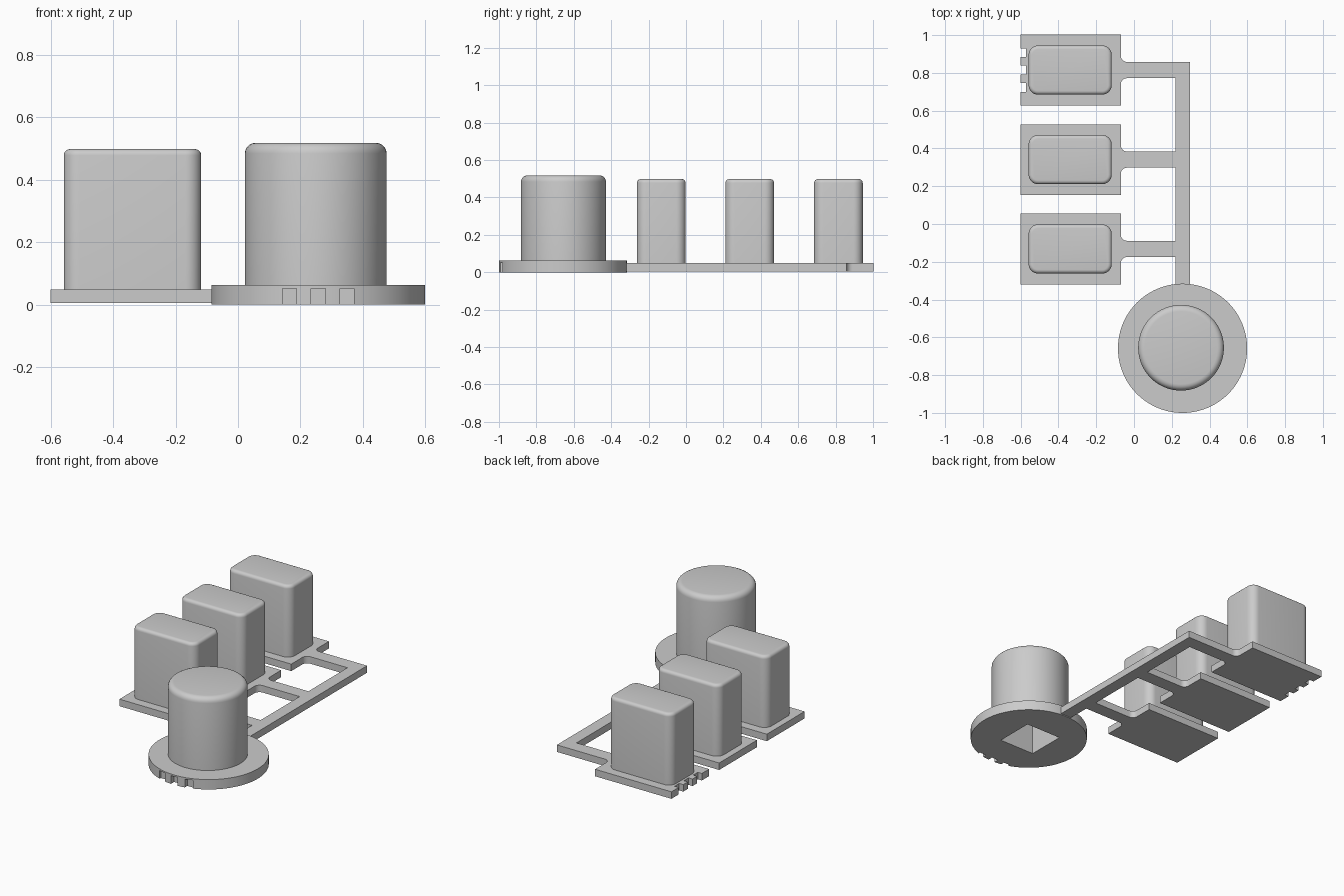
import bpy
import bmesh
from math import cos, sin, pi, radians

cube = bpy.data.objects.get("Cube")
if cube:
    bpy.data.objects.remove(cube, do_unlink=True)

grey = bpy.data.materials.new("plain grey")
grey.use_nodes = True
COLOUR = (0.6, 0.6, 0.6, 1)
grey.diffuse_color = COLOUR
grey.node_tree.nodes["Principled BSDF"].inputs["Base Color"].default_value = COLOUR


def arc(cx, cy, r, a0, a1, n):
    """Points on an arc, angles in degrees."""
    steps = [radians(a0 + (a1 - a0) * i / n) for i in range(n + 1)]
    return [(cx + r * cos(a), cy + r * sin(a)) for a in steps]


def circle(cx, cy, r, n):
    return arc(cx, cy, r, 0, 360, n)[:-1]


def rectangle(x0, x1, y0, y1):
    return [(x0, y0), (x1, y0), (x1, y1), (x0, y1)]


def rounded_rectangle(x0, x1, y0, y1, r, n=8):
    corners = [(x1 - r, y1 - r), (x0 + r, y1 - r), (x0 + r, y0 + r), (x1 - r, y0 + r)]
    return [p for i, (cx, cy) in enumerate(corners)
            for p in arc(cx, cy, r, 90 * i, 90 * i + 90, n)]


def prism(name, outline, z0, z1, top_round=0):
    """Extrude an outline upward, optionally rounding its top rim."""
    bm = bmesh.new()
    base = bm.faces.new([bm.verts.new((x, y, z0)) for x, y in outline])
    made = bmesh.ops.extrude_face_region(bm, geom=[base], use_keep_orig=True)["geom"]
    for v in made:
        if isinstance(v, bmesh.types.BMVert):
            v.co.z = z1
    bmesh.ops.recalc_face_normals(bm, faces=bm.faces)
    if top_round:
        rim = [e for e in bm.edges if all(v.co.z > z1 - 1e-5 for v in e.verts)]
        bmesh.ops.bevel(bm, geom=rim, offset=top_round, segments=5,
                        profile=0.5, affect='EDGES')
    mesh = bpy.data.meshes.new(name)
    bm.to_mesh(mesh)
    bm.free()
    mesh.materials.append(grey)
    obj = bpy.data.objects.new(name, mesh)
    bpy.context.collection.objects.link(obj)
    return obj


def activate(obj):
    bpy.ops.object.select_all(action='DESELECT')
    obj.select_set(True)
    bpy.context.view_layer.objects.active = obj


def cut(obj, cutter):
    mod = obj.modifiers.new("cut", 'BOOLEAN')
    mod.operation = 'DIFFERENCE'
    mod.solver = 'EXACT'
    mod.object = cutter
    activate(obj)
    bpy.ops.object.modifier_apply(modifier=mod.name)


KEY_CENTRES = (-0.132, 0.341, 0.815)
PLATE_LEFT, PLATE_RIGHT, PLATE_HALF = -0.6, -0.07, 0.187
BAR_LEFT, BAR_RIGHT = 0.22, 0.296
ARM_HALF, FILLET = 0.043, 0.033
NOTCH_HALF, NOTCH_STEP, NOTCH_DEPTH = 0.023, 0.092, 0.028
DISC = (0.257, -0.658)
KNOB = (0.249, -0.655)

# Comb-shaped frame: key plates joined by filleted arms to one long bar
outline = [(BAR_LEFT, -0.335)]
for c in KEY_CENTRES:
    last = c == KEY_CENTRES[-1]
    fx = PLATE_RIGHT + FILLET
    fy = ARM_HALF + FILLET
    outline.append((BAR_LEFT, c - ARM_HALF))
    outline += arc(fx, c - fy, FILLET, 90, 180, 6)
    outline += [(PLATE_RIGHT, c - PLATE_HALF), (PLATE_LEFT, c - PLATE_HALF)]
    if last:
        # Identification notches in the rear plate
        for k in (-1, 0, 1):
            n = c + k * NOTCH_STEP
            inner = PLATE_LEFT + NOTCH_DEPTH
            outline += [(PLATE_LEFT, n - NOTCH_HALF), (inner, n - NOTCH_HALF),
                        (inner, n + NOTCH_HALF), (PLATE_LEFT, n + NOTCH_HALF)]
    outline += [(PLATE_LEFT, c + PLATE_HALF), (PLATE_RIGHT, c + PLATE_HALF)]
    outline += arc(fx, c + fy, FILLET, 180, 270, 6)
    outline.append((BAR_RIGHT if last else BAR_LEFT, c + ARM_HALF))
outline.append((BAR_RIGHT, -0.335))
frame = prism("frame", outline, 0.005, 0.049)

# Rounded key blocks
parts = [frame]
for label, c in zip(("front", "middle", "rear"), KEY_CENTRES):
    shape = rounded_rectangle(-0.558, -0.118, c - 0.13, c + 0.13, 0.05)
    parts.append(prism(label + "_key", shape, 0.048, 0.498, 0.02))

# Round knob on its flange disc
disc = prism("flange_disc", circle(*DISC, 0.342, 96), 0, 0.062)
knob = prism("knob", circle(*KNOB, 0.227, 64), 0.062, 0.518, 0.034)
parts += [disc, knob]

# Square shaft socket from below
half = 0.122
socket = prism("socket_cutter", rectangle(KNOB[0] - half, KNOB[0] + half,
                                          KNOB[1] - half, KNOB[1] + half), -0.1, 0.4)
cut(disc, socket)
cut(knob, socket)
cutters = [socket]

# Notches under the front rim of the disc
for k in (-1, 0, 1):
    x = DISC[0] + k * NOTCH_STEP
    notch = prism("notch_cutter", rectangle(x - NOTCH_HALF, x + NOTCH_HALF, -1.1, -0.968),
                  -0.1, 0.052)
    cut(disc, notch)
    cutters.append(notch)
for c in cutters:
    bpy.data.objects.remove(c, do_unlink=True)

for obj in parts:
    activate(obj)
    bpy.ops.object.shade_smooth_by_angle(angle=radians(30))
